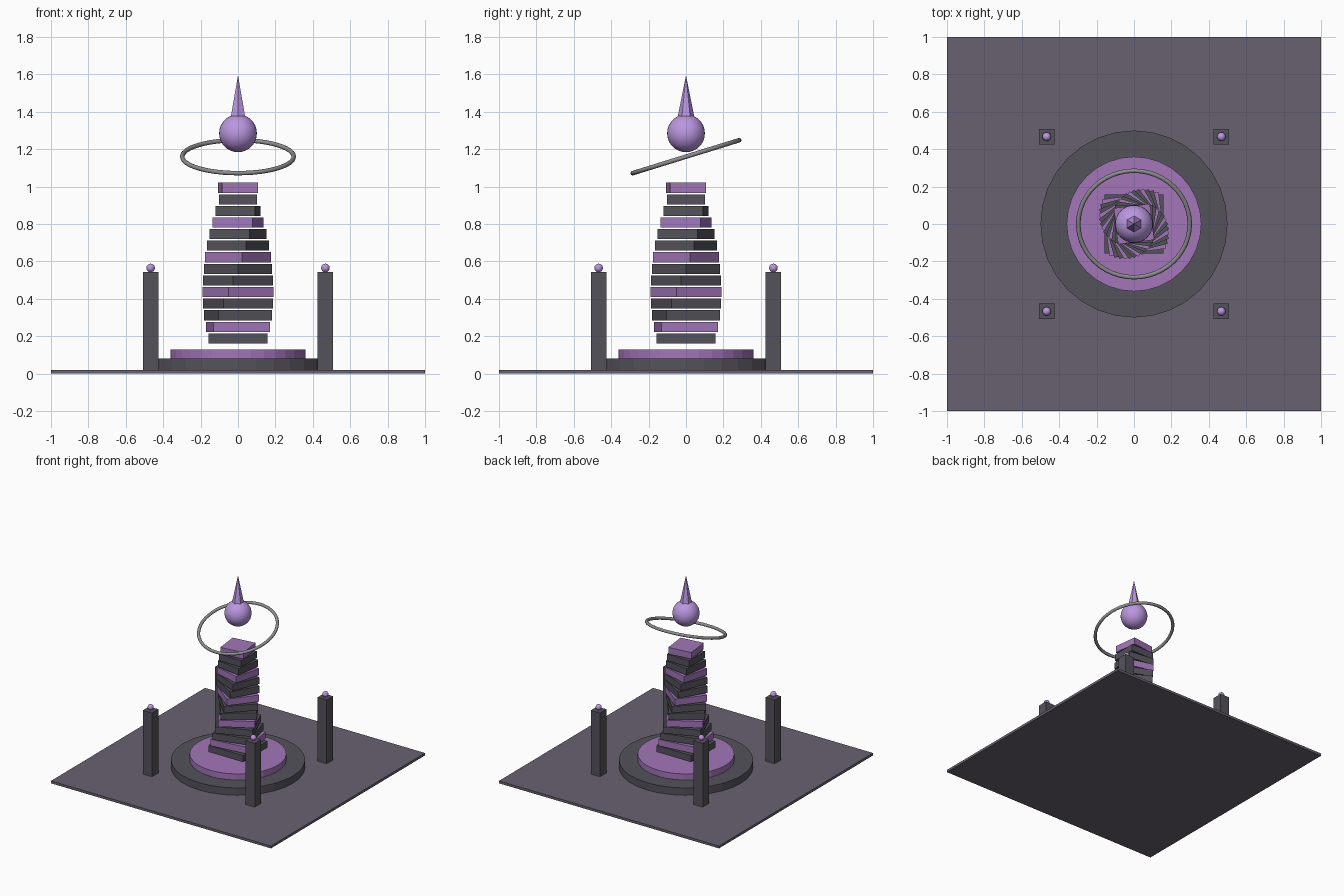
import bpy
from math import radians

if "Cube" in bpy.data.objects:
    bpy.data.objects.remove(bpy.data.objects["Cube"])


def material(name, r, g, b):
    m = bpy.data.materials.new(name)
    m.diffuse_color = (r, g, b, 1)
    m.use_nodes = True
    m.node_tree.nodes["Principled BSDF"].inputs["Base Color"].default_value = m.diffuse_color
    return m


GROUND = material("floor_stone", 0.14, 0.12, 0.16)
DARK = material("dark_stone", 0.09, 0.085, 0.105)
PURPLE = material("purple_stone", 0.36, 0.18, 0.49)
GLOW = material("bright_crystal", 0.50, 0.31, 0.75)
METAL = material("ring_metal", 0.27, 0.27, 0.29)


def finish(name, mat, smooth=False):
    ob = bpy.context.object
    ob.name = name
    ob.data.materials.append(mat)
    if smooth:
        bpy.ops.object.shade_smooth()
    return ob


def box(name, mat, size, loc, turn=0):
    bpy.ops.mesh.primitive_cube_add(size=1, location=loc, rotation=(0, 0, turn))
    ob = finish(name, mat)
    ob.scale = size
    return ob


def disc(name, mat, radius, z0, z1):
    bpy.ops.mesh.primitive_cylinder_add(vertices=32, radius=radius, depth=z1 - z0,
                                        location=(0, 0, (z0 + z1) / 2))
    return finish(name, mat)


def ball(name, mat, radius, loc, segments, rings):
    bpy.ops.mesh.primitive_uv_sphere_add(segments=segments, ring_count=rings,
                                         radius=radius, location=loc)
    return finish(name, mat, True)


# Floor and stepped round base
box("floor_plate", GROUND, (2, 2, 0.02), (0, 0, 0.01))
disc("lower_step", DARK, 0.5, 0.02, 0.08)
disc("upper_step", PURPLE, 0.36, 0.08, 0.13)

# Twisting, tapering stack of slabs; every third one is purple
for i in range(14):
    side = 2 * (0.157 - 0.0046 * i)
    box(f"tower_slab_{i + 1}", PURPLE if i % 3 == 1 else DARK,
        (side, side, 0.054), (0, 0, 0.188 + 0.062 * i), 0.13 * i)

# Tilted floating ring
bpy.ops.mesh.primitive_torus_add(major_radius=0.298, minor_radius=0.012,
                                 major_segments=48, minor_segments=12,
                                 location=(0, 0, 1.16), rotation=(0.3, 0, 0))
finish("floating_ring", METAL, True)

# Floating orb with six-sided spike
ball("floating_orb", GLOW, 0.101, (0, 0, 1.285), 32, 16)
bpy.ops.mesh.primitive_cone_add(vertices=6, radius1=0.044, radius2=0, depth=0.22,
                                location=(0, 0, 1.485))
finish("spike", GLOW)

# Corner pillars with small orbs
for sx in (-1, 1):
    for sy in (-1, 1):
        x, y = 0.467 * sx, 0.467 * sy
        box("corner_pillar", DARK, (0.083, 0.083, 0.523), (x, y, 0.2815))
        ball("pillar_orb", GLOW, 0.023, (x, y, 0.565), 16, 8)
